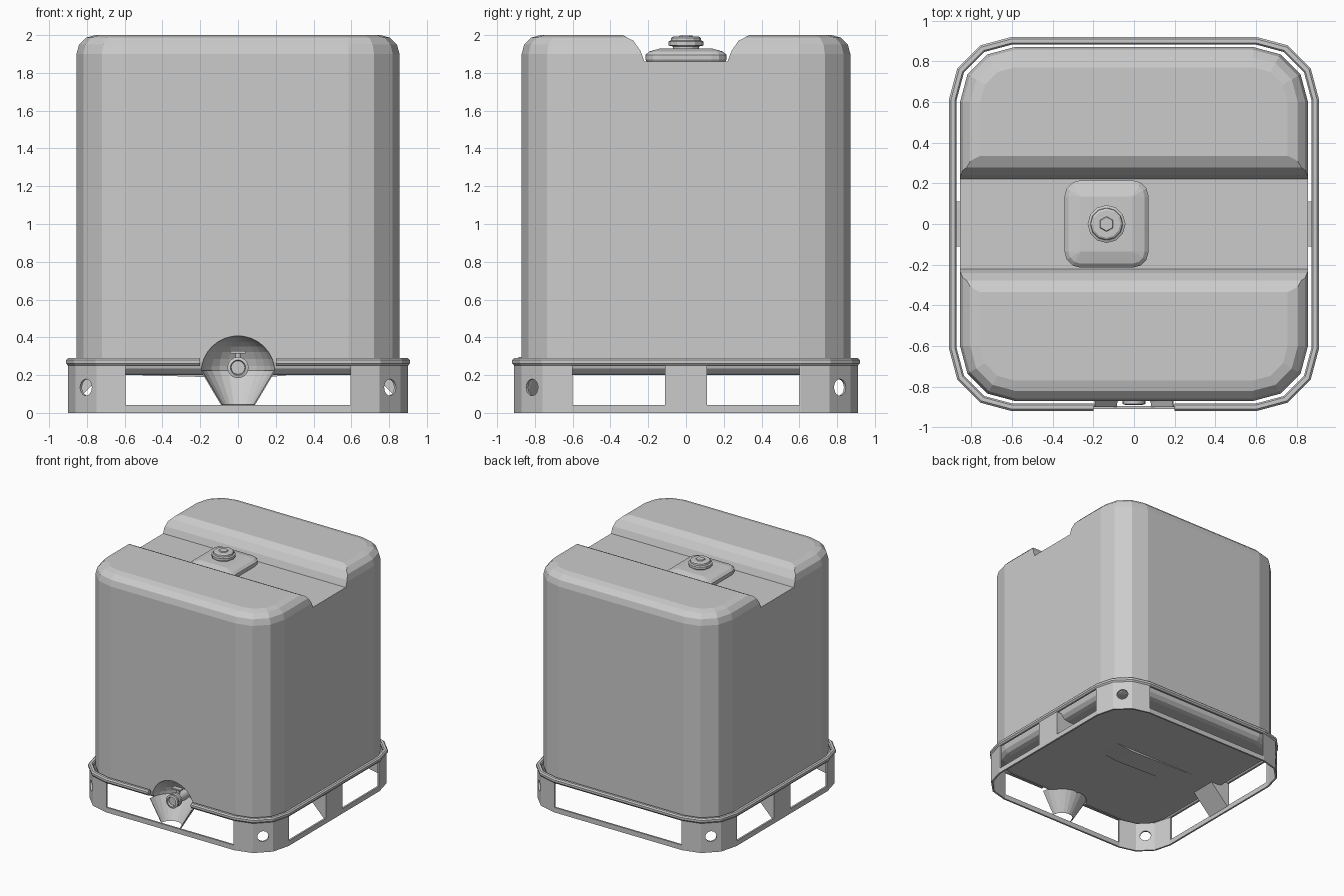
import bpy, bmesh, math
from mathutils import Matrix, Vector

if "Cube" in bpy.data.objects:
    bpy.data.objects.remove(bpy.data.objects["Cube"])

grey = bpy.data.materials.new("plain_grey")
grey.use_nodes = True
colour = (0.6, 0.6, 0.6, 1)
grey.diffuse_color = colour
grey.node_tree.nodes["Principled BSDF"].inputs["Base Color"].default_value = colour


def finish(name, bm):
    """Turn a bmesh into a named grey object."""
    bmesh.ops.remove_doubles(bm, verts=bm.verts, dist=0.0005)
    bmesh.ops.recalc_face_normals(bm, faces=bm.faces)
    mesh = bpy.data.meshes.new(name)
    bm.to_mesh(mesh)
    bm.free()
    mesh.materials.append(grey)
    ob = bpy.data.objects.new(name, mesh)
    bpy.context.collection.objects.link(ob)
    return ob


def loft(name, rings, cx=0, cy=0, segs=3, closed=False):
    """Join rounded rectangles, each given as (corner radius, z)."""
    bm = bmesh.new()
    loops = []
    for r, z in rings:
        loop = []
        for k, (sx, sy) in enumerate([(1, 1), (-1, 1), (-1, -1), (1, -1)]):
            for i in range(segs + 1):
                a = math.pi / 2 * (k + i / segs)
                loop.append(bm.verts.new((sx * cx + r * math.cos(a), sy * cy + r * math.sin(a), z)))
        loops.append(loop)
    pairs = list(zip(loops, loops[1:]))
    if closed:
        pairs.append((loops[-1], loops[0]))
    else:
        bm.faces.new(loops[0])
        bm.faces.new(loops[-1])
    n = len(loops[0])
    for a, b in pairs:
        for i in range(n):
            j = (i + 1) % n
            bm.faces.new((a[i], a[j], b[j], b[i]))
    return finish(name, bm)


def prism(name, points, lo, hi, axis):
    """Extrude a (horizontal, z) profile along x or y."""
    bm = bmesh.new()
    place = (lambda p, t: (t, p[0], p[1])) if axis == "x" else (lambda p, t: (p[0], t, p[1]))
    ends = [[bm.verts.new(place(p, t)) for p in points] for t in (lo, hi)]
    for e in ends:
        bm.faces.new(e)
    for i in range(len(points)):
        j = (i + 1) % len(points)
        bm.faces.new((ends[0][i], ends[0][j], ends[1][j], ends[1][i]))
    return finish(name, bm)


def box(name, x, y, z):
    return prism(name, [(x[0], z[0]), (x[1], z[0]), (x[1], z[1]), (x[0], z[1])], y[0], y[1], "y")


def cut(ob, cutter):
    """Subtract a cutter and discard it."""
    cutter.hide_render = True
    mod = ob.modifiers.new("cut", "BOOLEAN")
    mod.operation, mod.solver, mod.object = "DIFFERENCE", "EXACT", cutter
    bpy.context.view_layer.objects.active = ob
    bpy.ops.object.modifier_apply(modifier=mod.name)
    bpy.data.objects.remove(cutter)


# Tank with rounded top and bottom edges
R, F = 0.27, 0.1
arc = [(F * (1 - math.cos(t * math.pi / 6)), F * math.sin(t * math.pi / 6)) for t in range(4)]
bottom = [(R - i * 0.7, 0.27 - h * 0.7) for i, h in reversed(arc)]
top = [(R - i, 1.9 + h) for i, h in arc]
tank = loft("tank", bottom + top, 0.585, 0.6)

# Channel across the tank top
half = [(0.22, 1.86), (0.24, 1.915), (0.278, 1.97), (0.335, 2.0), (0.36, 2.1)]
cut(tank, prism("channel_cutter", half + [(-y, z) for y, z in reversed(half)], -1, 1, "x"))

# Domed recess for the outlet
bm = bmesh.new()
bmesh.ops.create_uvsphere(bm, u_segments=24, v_segments=16, radius=0.2,
                          matrix=Matrix.Translation((0, -0.9, 0.21)))
cut(tank, finish("recess_cutter", bm))

# Shallow drain fold under the tank
prism("drain_fold", [(-0.6, 0.202), (0.1, 0.182), (0.28, 0.202)], -0.1, 0.1, "y")

# Filler plate and screw cap
plate = loft("filler_plate", [(0.07, 1.855), (0.08, 1.87), (0.08, 1.895), (0.06, 1.913), (0.0, 1.93)],
             0.127, 0.135)
cap = loft("filler_cap", [(0.07, 1.92), (0.07, 1.94), (0.093, 1.945), (0.093, 1.966),
                          (0.08, 1.972), (0.078, 1.986), (0.068, 1.992)])
bm = bmesh.new()
bmesh.ops.create_cone(bm, cap_ends=True, segments=6, radius1=0.04, radius2=0.034, depth=0.01,
                      matrix=Matrix.Translation((0, 0, 1.993)))
nut = finish("cap_nut", bm)
for ob in (plate, cap, nut):
    ob.location.x = -0.135

# Base frame: thin wall with a thick rolled rim
profile = [(0.3, 0), (0.3, 0.25), (0.31, 0.262), (0.31, 0.28), (0.3, 0.29), (0.28, 0.29),
           (0.272, 0.28), (0.272, 0.262), (0.285, 0.25), (0.285, 0)]
frame = loft("base_frame", profile, 0.6, 0.61, closed=True)
gap = (0.042, 0.248)
for s in (-1, 1):
    cut(frame, box("long_window_cutter", (-0.595, 0.595), sorted((s * 0.8, s * 1.0)), gap))
    for t in (-1, 1):
        cut(frame, box("side_window_cutter", sorted((s * 0.8, s * 1.0)), sorted((t * 0.11, t * 0.6)), gap))
        bm = bmesh.new()
        turn = Vector((s, t, 0)).to_track_quat("Z", "Y").to_matrix().to_4x4()
        bmesh.ops.create_cone(bm, cap_ends=True, segments=20, radius1=0.044, radius2=0.044, depth=0.2,
                              matrix=Matrix.Translation((s * 0.806, t * 0.816, 0.135)) @ turn)
        cut(frame, finish("corner_hole_cutter", bm))
cut(frame, box("rim_gap_cutter", (-0.2, 0.2), (-1, -0.8), (0.2, 0.4)))

# Wedge supports behind the side posts
for side, s in (("left", 1), ("right", -1)):
    prism(side + "_post_support", [(s * 0.89, 0.03), (s * 0.89, 0.25), (s * 0.72, 0.25), (s * 0.72, 0.2)],
          -0.11, 0.11, "y")

# Half-cone splash guard below the recess
bm = bmesh.new()
rows = []
for r, z in ((0.085, 0.045), (0.192, 0.225)):
    rows.append([bm.verts.new((r * math.cos(math.pi * i / 12), -0.9 + r * math.sin(math.pi * i / 12), z))
                 for i in range(13)])
for i in range(12):
    bm.faces.new((rows[0][i], rows[0][i + 1], rows[1][i + 1], rows[1][i]))
guard = finish("splash_guard", bm)
guard.modifiers.new("thickness", "SOLIDIFY").thickness = 0.006

# Outlet valve with a hollow threaded mouth and a tap handle
valve = loft("outlet_valve", [(0.04, 0.68), (0.04, 0.82), (0.056, 0.825), (0.056, 0.845), (0.046, 0.85),
                              (0.046, 0.865), (0.056, 0.87), (0.056, 0.885), (0.04, 0.89), (0.036, 0.87)], segs=5)
valve.rotation_euler.x = math.pi / 2
valve.location.z = 0.24
stem = loft("valve_stem", [(0.014, 0.26), (0.014, 0.325)])
stem.location.y = -0.8
box("valve_handle", (-0.04, 0.04), (-0.83, -0.79), (0.315, 0.327))
